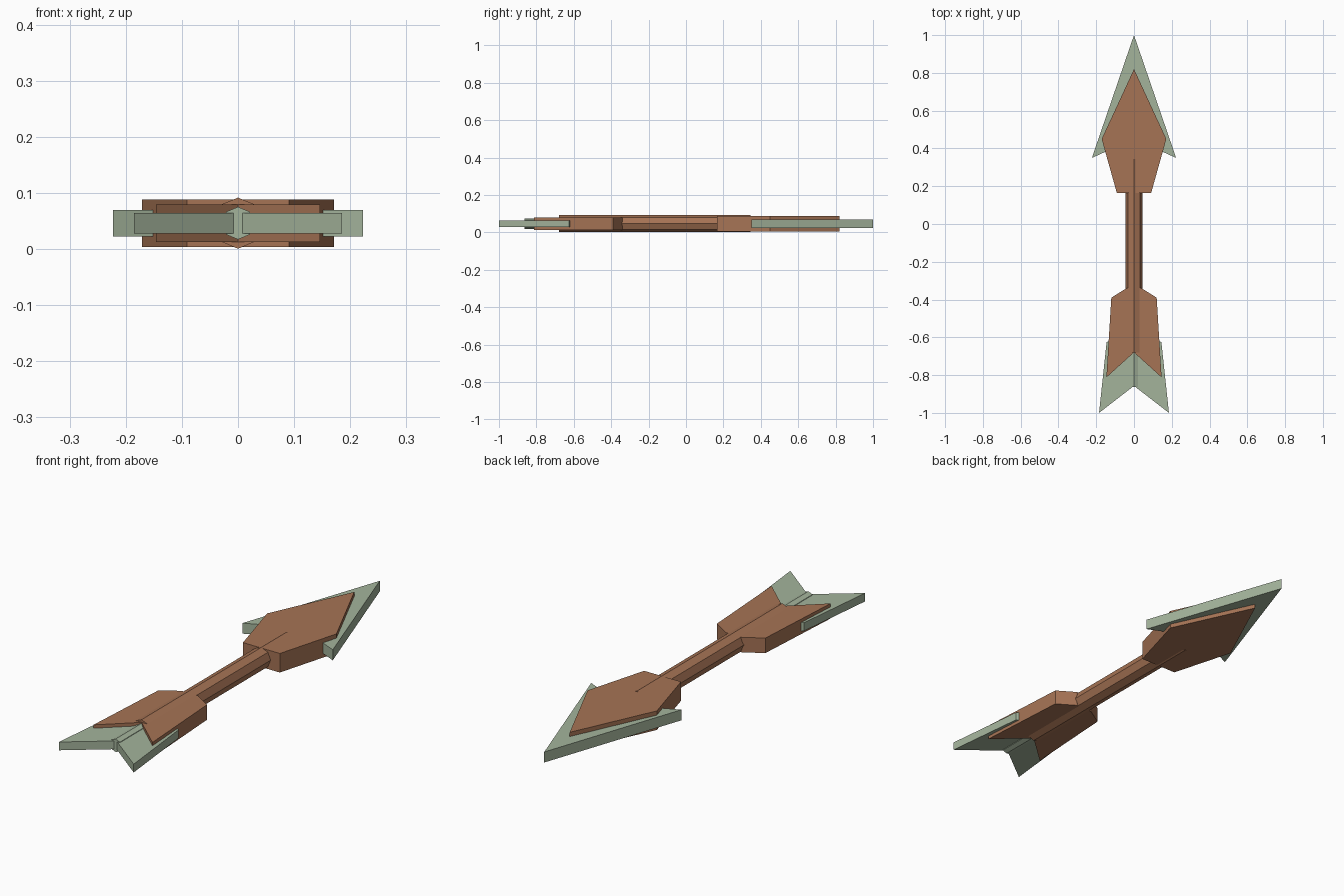
import bpy, bmesh, math

if "Cube" in bpy.data.objects:
    bpy.data.objects.remove(bpy.data.objects["Cube"])

CZ = 0.046  # height of the arrow's centre line


def material(name, rgb):
    m = bpy.data.materials.new(name)
    m.diffuse_color = (*rgb, 1.0)
    m.use_nodes = True
    m.node_tree.nodes["Principled BSDF"].inputs["Base Color"].default_value = m.diffuse_color
    return m


brown = material("brown_wood", (0.38, 0.172, 0.09))
green = material("pale_green", (0.37, 0.455, 0.33))


def finish(name, bm, mat):
    bmesh.ops.recalc_face_normals(bm, faces=bm.faces)
    mesh = bpy.data.meshes.new(name)
    bm.to_mesh(mesh)
    bm.free()
    mesh.materials.append(mat)
    obj = bpy.data.objects.new(name, mesh)
    bpy.context.collection.objects.link(obj)
    return obj


def plate(name, half, thickness, mat):
    """Flat plate from the right half of its outline, mirrored across x = 0."""
    outline = half + [(-x, y) for x, y in reversed(half) if x > 0]
    bm = bmesh.new()
    face = bm.faces.new([bm.verts.new((x, y, CZ - thickness / 2)) for x, y in outline])
    top = bmesh.ops.extrude_face_region(bm, geom=[face])["geom"]
    bmesh.ops.translate(bm, vec=(0, 0, thickness),
                        verts=[v for v in top if isinstance(v, bmesh.types.BMVert)])
    return finish(name, bm, mat)


def rod(name, radius, y0, y1, mat):
    """Eight-sided rod along y with a ridge on top."""
    bm = bmesh.new()
    rings = []
    for y in (y0, y1):
        rings.append([bm.verts.new((radius * math.sin(i * math.pi / 4), y,
                                    CZ + radius * math.cos(i * math.pi / 4)))
                      for i in range(8)])
    for i in range(8):
        j = (i + 1) % 8
        bm.faces.new((rings[0][i], rings[0][j], rings[1][j], rings[1][i]))
    for ring in rings:
        bm.faces.new(ring)
    return finish(name, bm, mat)


# Shaft and the thinner nock behind it
rod("shaft", 0.0455, -0.68, 0.345, brown)
rod("nock", 0.029, -0.863, -0.60, green)

# Arrowhead: thick core with a barbed blade around it
plate("head_core", [(0, 0.82), (0.171, 0.45), (0.091, 0.165)], 0.085, brown)
plate("head_blade", [(0, 1.0), (0.223, 0.35), (0, 0.45)], 0.047, green)

# Tail: thick fletching with a thin swallow-tail fin
plate("tail_fletching",
      [(0.0, -0.34), (0.04, -0.34), (0.12, -0.39), (0.146, -0.812), (0, -0.68)],
      0.067, brown)
plate("tail_fin", [(0, -0.56), (0.145, -0.625), (0.185, -1.0), (0, -0.857)], 0.037, green)
